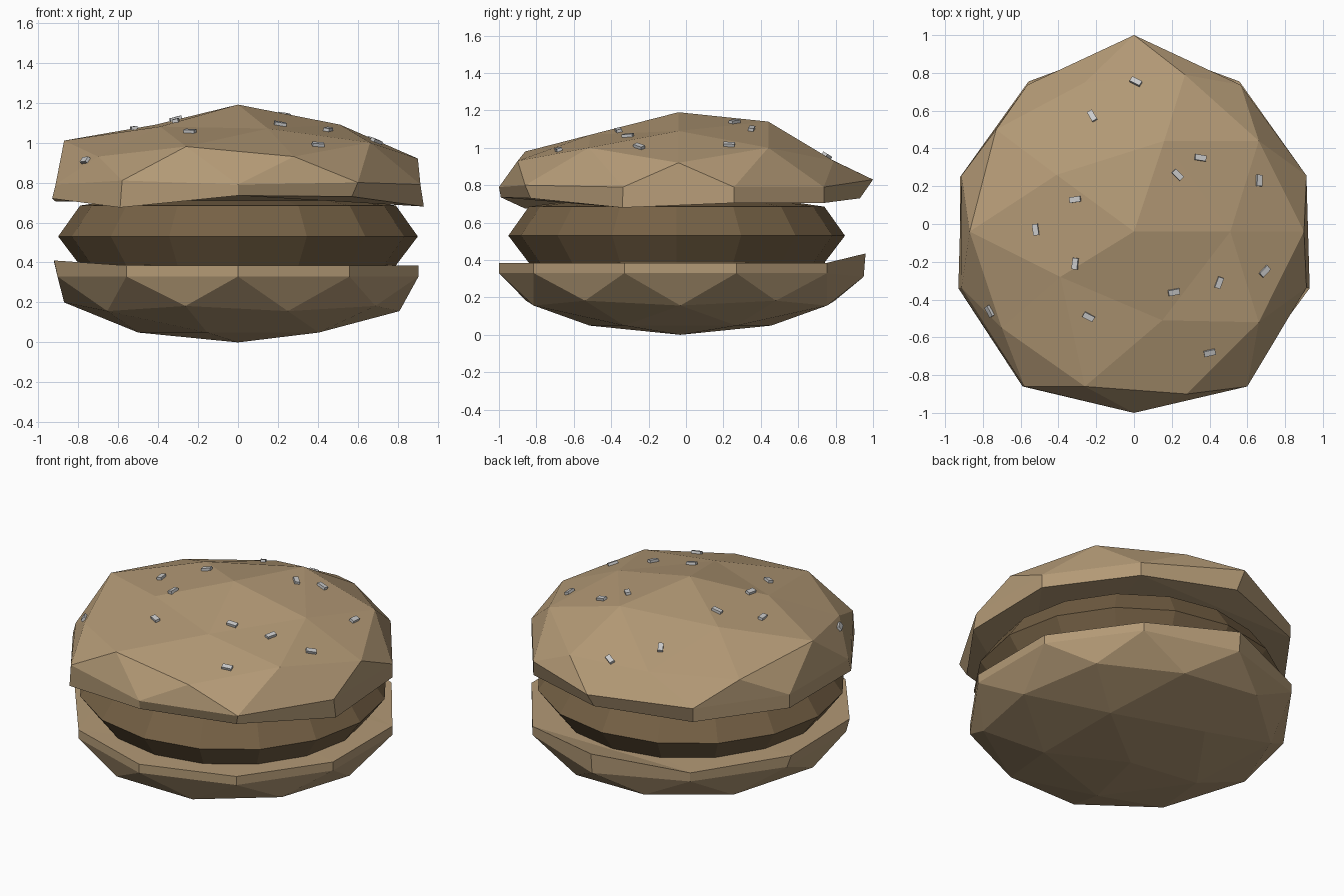
import bpy, bmesh, math
from mathutils import Vector, Matrix
from mathutils.bvhtree import BVHTree

if "Cube" in bpy.data.objects:
    bpy.data.objects.remove(bpy.data.objects["Cube"])


def material(name, rgb):
    m = bpy.data.materials.new(name)
    m.diffuse_color = (*rgb, 1)
    m.use_nodes = True
    m.node_tree.nodes["Principled BSDF"].inputs["Base Color"].default_value = m.diffuse_color
    return m


def make_object(name, bm, mat=None):
    bmesh.ops.recalc_face_normals(bm, faces=bm.faces[:])
    me = bpy.data.meshes.new(name)
    bm.to_mesh(me)
    ob = bpy.data.objects.new(name, me)
    bpy.context.collection.objects.link(ob)
    if mat:
        me.materials.append(mat)
    return ob


def half_bun(side, scale, centre, rim, tweaks):
    """Half a low-poly ball with a short rim and a closed cut face.
    Each tweak pulls the nearest vertex to a hand-shaped position."""
    bm = bmesh.new()
    bmesh.ops.create_icosphere(bm, subdivisions=2, radius=1)
    bmesh.ops.delete(bm, geom=[v for v in bm.verts if v.co.z * side < -0.01], context='VERTS')
    for v in bm.verts:
        v.co = Vector([c * s + o for c, s, o in zip(v.co, scale, centre)])
    edge = [e for e in bm.edges if e.is_boundary]
    new = bmesh.ops.extrude_edge_only(bm, edges=edge)['geom']
    for v in new:
        if isinstance(v, bmesh.types.BMVert):
            v.co.z -= side * rim
    bmesh.ops.holes_fill(bm, edges=[e for e in bm.edges if e.is_boundary], sides=0)
    for t in tweaks:
        t = Vector(t)
        min(bm.verts, key=lambda v: (v.co - t).length).co = t
    bmesh.ops.triangulate(bm, faces=[f for f in bm.faces if len(f.verts) > 4])
    return bm


bun = material("bun_brown", (0.45, 0.32, 0.18))
meat = material("patty_brown", (0.18, 0.12, 0.06))

# bottom bun
bm = half_bun(-1, (0.95, 0.97, 0.33), (0, -0.03, 0.33), 0.055, [
    (0, -1, 0.33), (0, -1, 0.385), (0, 0.96, 0.435), (0, 0.95, 0.31),
    (-0.92, -0.34, 0.41), (-0.92, 0.25, 0.40), (-0.87, -0.04, 0.20)])
make_object("bottom_bun", bm, bun)
bm.free()

# patty: turned profile
profile = [(0.62, 0.37), (0.79, 0.385), (0.9, 0.53), (0.79, 0.685), (0.62, 0.71)]
N = 16
bm = bmesh.new()
rings = [[bm.verts.new((r * math.cos(2 * math.pi * i / N),
                        r * math.sin(2 * math.pi * i / N) - 0.05, z))
          for i in range(N)] for r, z in profile]
for a, b in zip(rings, rings[1:]):
    for i in range(N):
        j = (i + 1) % N
        bm.faces.new((a[i], a[j], b[j], b[i]))
bm.faces.new(rings[0][::-1])
bm.faces.new(rings[-1])
make_object("patty", bm, meat)
bm.free()

# top bun
bm = half_bun(1, (0.96, 0.96, 0.40), (0, -0.04, 0.79), 0.085, [
    # crown
    (0.51, -0.04, 1.09), (-0.39, -0.28, 1.08), (-0.41, 0.26, 1.09),
    (0.16, 0.44, 1.14), (0.15, -0.51, 1.07),
    # shoulder
    (-0.26, -0.86, 0.98), (0.28, -0.90, 0.93), (0.90, -0.04, 0.92),
    (-0.87, -0.04, 1.01), (0.27, 0.79, 0.93), (-0.26, 0.75, 0.95),
    (-0.73, 0.50, 0.93), (-0.70, -0.55, 0.93),
    # widest edge
    (0, 1, 0.83), (0.60, -0.86, 0.80), (-0.58, -0.86, 0.81),
    # lower rim
    (0, -0.99, 0.735), (0.57, -0.83, 0.73), (0.93, -0.34, 0.68),
    (-0.93, -0.34, 0.72), (-0.59, -0.86, 0.675), (0, 0.93, 0.73)])
make_object("top_bun", bm, bun)
surface = BVHTree.FromBMesh(bm)
bm.free()

# sesame seeds: x, y, turn in degrees
seeds = [(0.01, 0.75, -30), (-0.22, 0.57, -60), (0.35, 0.35, -8), (0.23, 0.26, -45),
         (0.66, 0.23, 88), (-0.31, 0.13, 8), (-0.52, -0.03, 98), (-0.31, -0.21, 83),
         (0.45, -0.31, 70), (0.69, -0.25, 45), (0.21, -0.36, 10), (-0.24, -0.49, -28),
         (-0.76, -0.46, -60), (0.40, -0.68, 12)]
for n, (x, y, turn) in enumerate(seeds, 1):
    hit, normal, _, _ = surface.ray_cast(Vector((x, y, 3)), Vector((0, 0, -1)))
    if hit is None:
        continue
    tilt = Vector((0, 0, 1)).rotation_difference(normal).to_matrix().to_4x4()
    bm = bmesh.new()
    bmesh.ops.create_cube(bm, size=1, matrix=Matrix.Translation(hit + normal * 0.006)
                          @ tilt @ Matrix.Rotation(math.radians(turn), 4, 'Z')
                          @ Matrix.Diagonal((0.06, 0.03, 0.02, 1)))
    make_object(f"sesame_seed_{n}", bm)
    bm.free()
